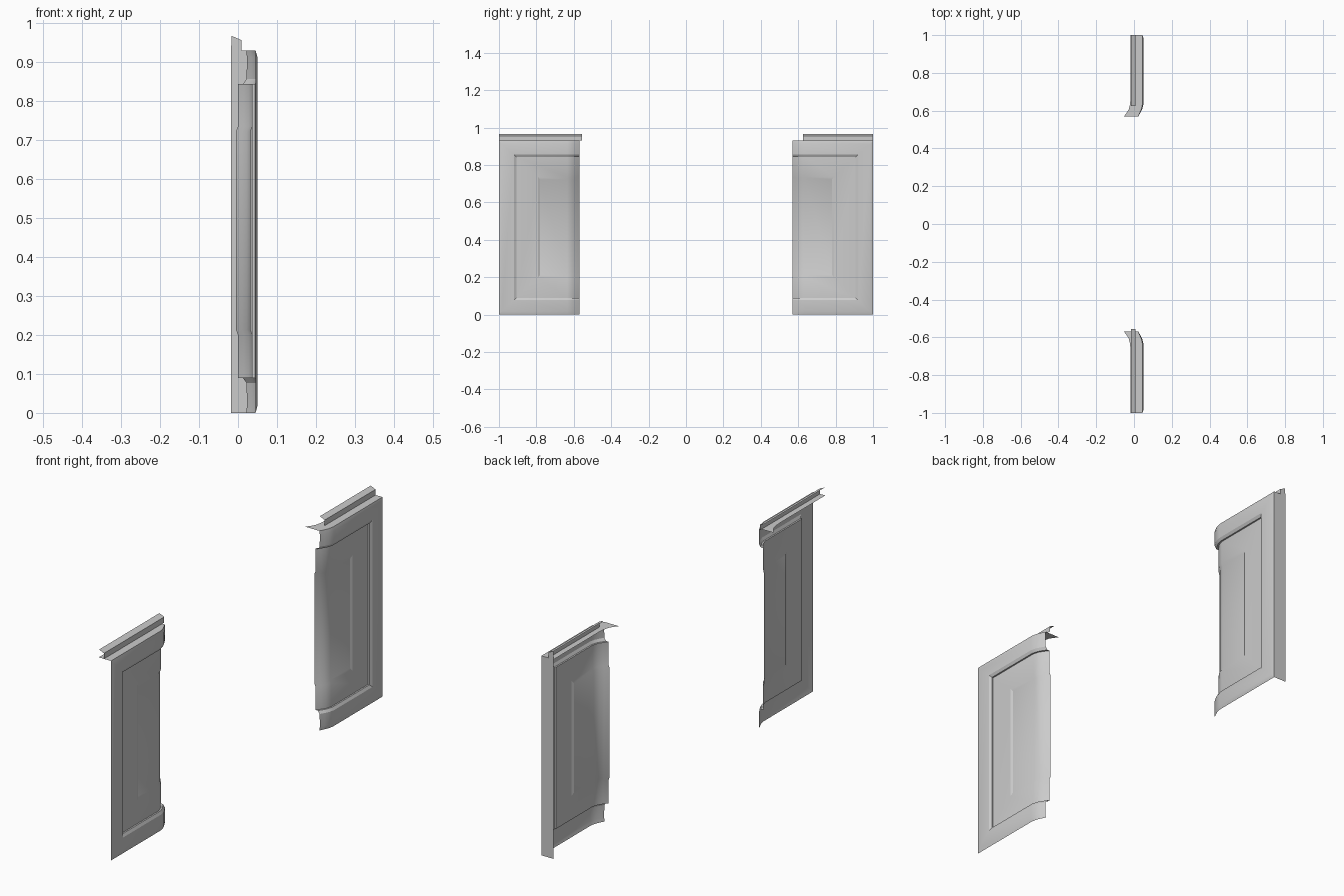
import bpy

if "Cube" in bpy.data.objects:
    bpy.data.objects.remove(bpy.data.objects["Cube"])

# (outer |y|, low z, high z, recess depth, drop of the curved inner end)
RINGS = [
    (1.0, 0.0, 0.93, 0.005, 0.024),       # outer edge
    (0.985, 0.018, 0.912, 0.0, 0.027),    # frame face
    (0.92, 0.077, 0.856, 0.0, 0.028),
    (0.907, 0.09, 0.843, 0.007, 0.031),   # sloped lip
    (0.907, 0.09, 0.843, 0.014, 0.036),   # step down to panel
    (0.79, 0.2, 0.735, 0.014, 0.036),     # soft inner field
    (0.78, 0.213, 0.722, 0.019, 0.036),
]
# curved inner end: |y| and share of the drop
CURVE = [(0.57, 1.0), (0.59, 0.58), (0.608, 0.24), (0.635, 0.0)]
FACE_X = 0.05


def make_object(name, verts, faces, flip=False):
    mesh = bpy.data.meshes.new(name)
    if flip:
        faces = [tuple(reversed(f)) for f in faces]
    mesh.from_pydata(verts, [], faces)
    mesh.update()
    obj = bpy.data.objects.new(name, mesh)
    bpy.context.collection.objects.link(obj)
    return obj


def row(ring, s, z):
    y1, _, _, depth, drop = ring
    return [(FACE_X - depth - drop * k, s * y, z)
            for y, k in CURVE + [(y1, 0.0)]]


def door_panel(name, s):
    verts, faces = [], []
    n = len(CURVE) + 1
    for ring in RINGS:
        verts += row(ring, s, ring[2]) + row(ring, s, ring[1])[::-1]
    # nested U-shaped bands
    for r in range(len(RINGS) - 1):
        a, b = r * 2 * n, (r + 1) * 2 * n
        for i in range(2 * n - 1):
            faces.append((a + i, b + i, b + i + 1, a + i + 1))
    # central field
    a = (len(RINGS) - 1) * 2 * n
    for i in range(n - 1):
        faces.append((a + i, a + 2 * n - 1 - i, a + 2 * n - 2 - i, a + i + 1))
    obj = make_object(name, verts, faces, s < 0)
    bpy.context.view_layer.objects.active = obj
    obj.select_set(True)
    bpy.ops.object.shade_smooth_by_angle(angle=0.4)
    obj.select_set(False)


def ledge(name, s):
    # flat shelf flaring backwards at the inner end
    back_x = [-0.053, -0.038, -0.027, -0.021, -0.018, -0.018]
    front = row(RINGS[0], s, 0.93)
    front.insert(4, (front[-1][0], s * 0.67, 0.93))
    verts = front + [(x, p[1], 0.93) for x, p in zip(back_x, front)]
    faces = [(i, i + 1, i + 7, i + 6) for i in range(5)]
    make_object(name, verts, faces, s < 0)


def top_strip(name, y0, y1):
    # upright and sloped top of the moulding
    prof = [(0.009, 0.93), (0.009, 0.956), (-0.016, 0.967)]
    verts = [(x, y, z) for y in (y0, y1) for x, z in prof]
    make_object(name, verts, [(0, 3, 4, 1), (1, 4, 5, 2)])


for side, s in (("near", -1), ("far", 1)):
    door_panel(side + "_framed_panel", s)
    ledge(side + "_ledge", s)
top_strip("near_top_strip", -1.0, -0.556)
top_strip("far_top_strip", 0.626, 1.0)

# closing plate on the far end only
plate = [(-0.018, 0), (-0.018, 0.93), (-0.016, 0.967), (0.009, 0.956),
         (0.009, 0.93), (0.045, 0.93), (0.045, 0)]
make_object("far_end_plate", [(x, 1.0, z) for x, z in plate],
            [tuple(range(len(plate)))])
